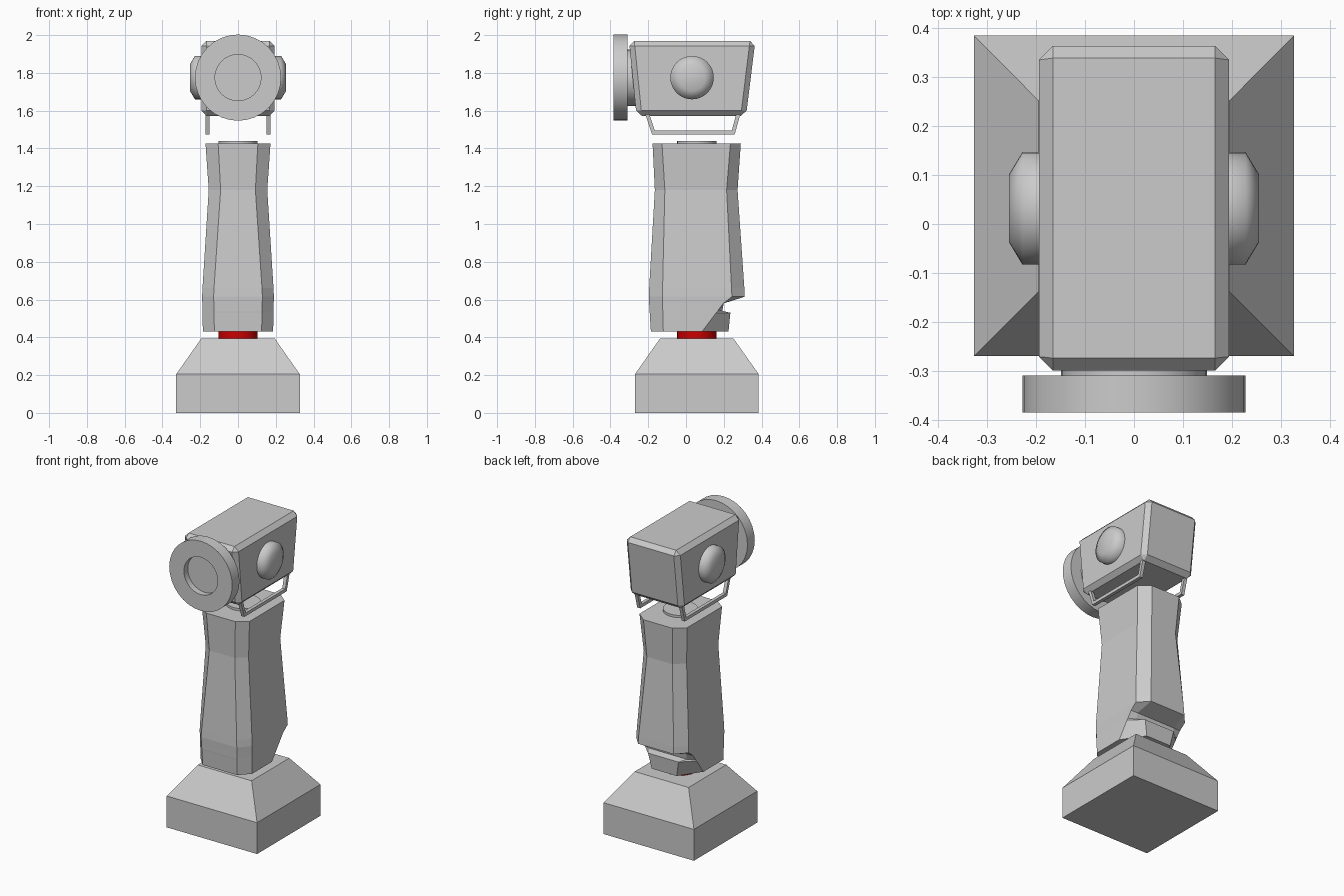
import bpy, bmesh, math
from mathutils import Matrix

if "Cube" in bpy.data.objects:
    bpy.data.objects.remove(bpy.data.objects["Cube"])


def material(name, rgb):
    m = bpy.data.materials.new(name)
    m.diffuse_color = (*rgb, 1)
    m.use_nodes = True
    m.node_tree.nodes["Principled BSDF"].inputs["Base Color"].default_value = m.diffuse_color
    return m


GREY = material("grey", (0.6, 0.6, 0.6))
RED = material("red", (0.6, 0.0, 0.0))
CY = 0.057     # depth centre of the column
HZ = 1.775     # height of the lens axis


def finish(name, bm, mat, smooth=None):
    bmesh.ops.recalc_face_normals(bm, faces=bm.faces)
    me = bpy.data.meshes.new(name)
    bm.to_mesh(me)
    bm.free()
    ob = bpy.data.objects.new(name, me)
    bpy.context.collection.objects.link(ob)
    me.materials.append(mat)
    if smooth:
        bpy.context.view_layer.objects.active = ob
        ob.select_set(True)
        bpy.ops.object.shade_smooth_by_angle(angle=math.radians(smooth))
        ob.select_set(False)
    return ob


def loft(name, rings, mat, matrix=None, smooth=None):
    """Skin a stack of equal rings and cap both ends."""
    bm = bmesh.new()
    loops = [[bm.verts.new(p) for p in r] for r in rings]
    for a, b in zip(loops, loops[1:]):
        for i in range(len(a)):
            j = (i + 1) % len(a)
            bm.faces.new((a[i], a[j], b[j], b[i]))
    bm.faces.new(loops[0][::-1])
    bm.faces.new(loops[-1])
    if matrix:
        bm.transform(matrix)
    return finish(name, bm, mat, smooth)


def turned(name, profile, mat, matrix, smooth=30, n=32):
    """Round part from (radius, height) pairs along local z."""
    rings = [[(r * math.cos(math.tau * i / n), r * math.sin(math.tau * i / n), h)
              for i in range(n)] for r, h in profile]
    return loft(name, rings, mat, matrix, smooth)


def rect(x, y0, y1, z):
    return [(-x, y0, z), (x, y0, z), (x, y1, z), (-x, y1, z)]


# Tapered base
loft("base", [rect(0.327, -0.27, 0.385, 0), rect(0.327, -0.27, 0.385, 0.205),
              rect(0.195, -0.138, 0.252, 0.393)], GREY)

# Red collar and the turntable on top of the column
turned("collar", [(0.104, 0.385), (0.104, 0.44)], RED, Matrix.Translation((0, CY, 0)))
turned("turntable", [(0.104, 1.41), (0.104, 1.44)], GREY, Matrix.Translation((0, CY, 0)))

# Column: z, half width, front flat, front y, side start y, side end y, back y, back flat
LEVELS = [
    (0.43, 0.186, 0.125, -0.186, -0.120, 0.085, 0.225, 0.09),
    (0.53, 0.188, 0.127, -0.192, -0.123, 0.160, 0.235, 0.11),
    (0.54, 0.188, 0.127, -0.193, -0.123, 0.168, 0.192, 0.14),
    (0.58, 0.189, 0.128, -0.195, -0.124, 0.198, 0.200, 0.14),
    (0.615, 0.19, 0.129, -0.197, -0.125, 0.243, 0.311, 0.129),
    (0.66, 0.188, 0.127, -0.195, -0.124, 0.241, 0.309, 0.127),
    (1.18, 0.155, 0.092, -0.165, -0.112, 0.215, 0.273, 0.092),
    (1.425, 0.172, 0.105, -0.177, -0.127, 0.235, 0.290, 0.105),
]
rings = []
for z, w, f, yf, s0, s1, yb, b in LEVELS:
    right = [(f, yf, z), (w, s0, z), (w, s1, z), (b, yb, z)]
    rings.append(right + [(-x, y, h) for x, y, h in reversed(right)])
loft("column", rings, GREY)

# Bevelled head, narrower at the bottom
head = loft("head", [rect(0.194, -0.262, 0.318, 1.573),
                     rect(0.194, -0.302, 0.367, 1.97)], GREY)
bev = head.modifiers.new("bevel", "BEVEL")
bev.width, bev.segments, bev.limit_method = 0.028, 1, "NONE"

# Lens disc with a recessed centre, and its neck
FRONT = Matrix.Translation((0, 0, HZ)) @ Matrix.Rotation(math.pi / 2, 4, "X")
turned("lens", [(0.228, 0.31), (0.228, 0.385), (0.122, 0.385), (0.122, 0.345)], GREY, FRONT)
turned("lens_neck", [(0.149, 0.25), (0.149, 0.315)], GREY, FRONT)

for side, label in ((1, "right"), (-1, "left")):
    # Rounded side knob
    turn = Matrix.Translation((0, 0.032, HZ)) @ Matrix.Rotation(side * math.pi / 2, 4, "Y")
    turned(label + "_knob", [(0.115, 0.18), (0.115, 0.228), (0.07, 0.255)],
           GREY, turn, smooth=80)
    # Guard rail below the head
    outer = [(-0.218, 1.59), (-0.18, 1.475), (0.258, 1.475), (0.29, 1.59)]
    inner = [(0.268, 1.59), (0.243, 1.496), (-0.166, 1.496), (-0.197, 1.59)]
    loft(label + "_rail", [[(side * x, y, z) for y, z in outer + inner]
                           for x in (0.15, 0.172)], GREY)
